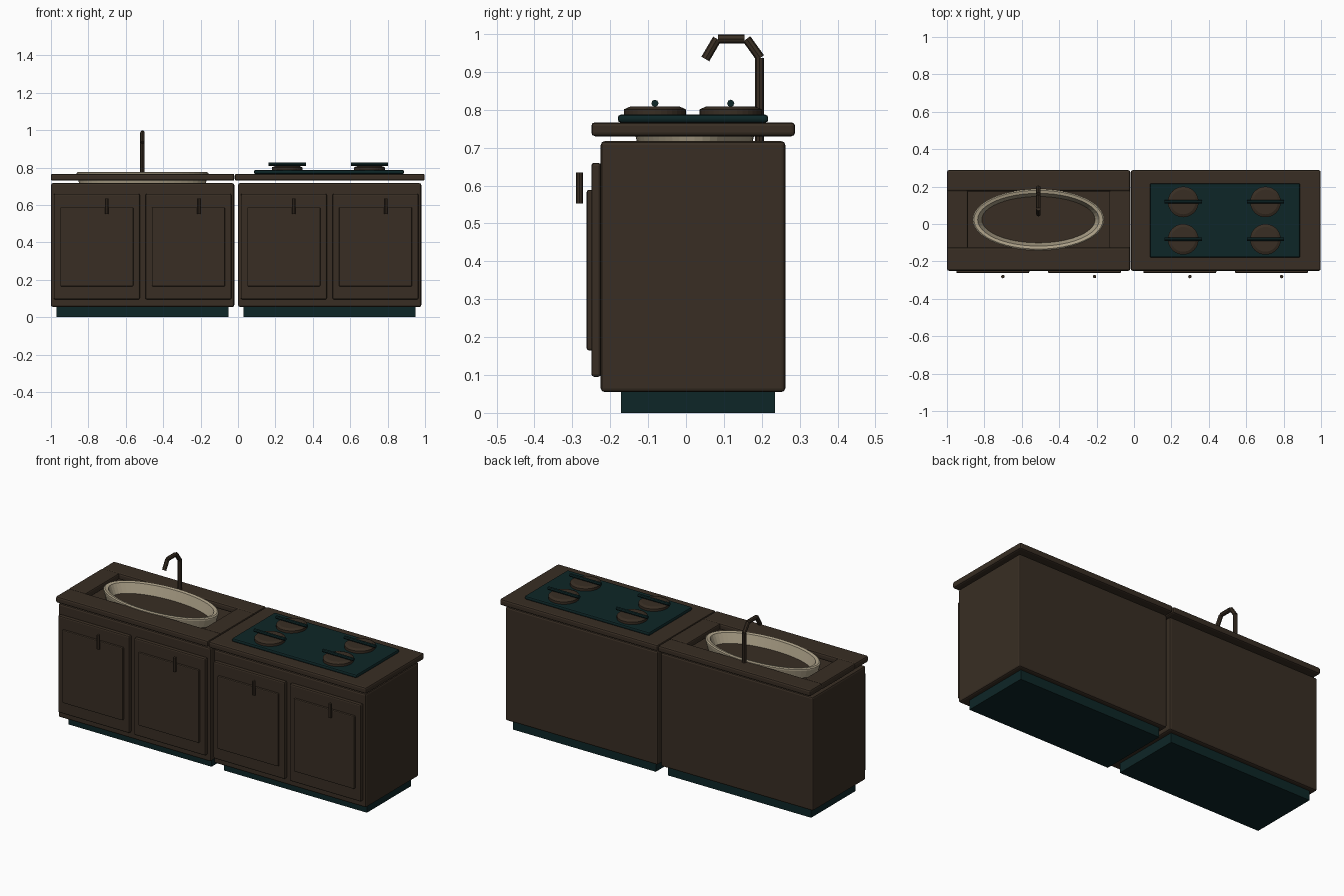
import bpy, bmesh, math
from mathutils import Vector

if "Cube" in bpy.data.objects:
    bpy.data.objects.remove(bpy.data.objects["Cube"])


def material(name, rgb):
    m = bpy.data.materials.new(name)
    m.diffuse_color = (*rgb, 1)
    m.use_nodes = True
    m.node_tree.nodes["Principled BSDF"].inputs["Base Color"].default_value = m.diffuse_color
    return m


WOOD = material("dark_brown_wood", (0.040, 0.027, 0.017))
TEAL = material("dark_teal", (0.004, 0.019, 0.020))
CREAM = material("cream_enamel", (0.42, 0.36, 0.25))


def finish(bm, name, mat):
    bmesh.ops.recalc_face_normals(bm, faces=bm.faces)
    me = bpy.data.meshes.new(name)
    bm.to_mesh(me)
    bm.free()
    me.materials.append(mat)
    ob = bpy.data.objects.new(name, me)
    bpy.context.collection.objects.link(ob)
    return ob


def box(name, x, y, z, mat, bevel=0.0):
    """Box from (min, max) pairs, with optional rounded edges."""
    bm = bmesh.new()
    bmesh.ops.create_cube(bm, size=1)
    for v in bm.verts:
        for i, (a, b) in enumerate((x, y, z)):
            v.co[i] = a if v.co[i] < 0 else b
    ob = finish(bm, name, mat)
    if bevel:
        mod = ob.modifiers.new("bevel", 'BEVEL')
        mod.width = bevel
        mod.segments = 2
    return ob


def rod(name, p, q, r, mat, sides=8):
    """Straight capped cylinder between two points."""
    p, q = Vector(p), Vector(q)
    bm = bmesh.new()
    bmesh.ops.create_cone(bm, cap_ends=True, segments=sides,
                          radius1=r, radius2=r, depth=(q - p).length)
    rot = (q - p).to_track_quat('Z', 'Y')
    for v in bm.verts:
        v.co = rot @ v.co + (p + q) / 2
    return finish(bm, name, mat)


def lathe(name, profile, centre, mat, n, closed):
    """Sweep (rx, ry, z) rings about a centre; closed joins last to first."""
    bm = bmesh.new()
    rings = [[bm.verts.new((centre[0] + rx * math.cos(2 * math.pi * i / n),
                            centre[1] + ry * math.sin(2 * math.pi * i / n), z))
              for i in range(n)] for rx, ry, z in profile]
    pairs = list(zip(rings, rings[1:]))
    if closed:
        pairs.append((rings[-1], rings[0]))
    else:
        bm.faces.new(rings[0])
        bm.faces.new(rings[-1])
    for a, b in pairs:
        for i in range(n):
            j = (i + 1) % n
            bm.faces.new((a[i], a[j], b[j], b[i]))
    return finish(bm, name, mat)


# Two cabinets with kick bases, doors and handles
for side, x0 in (("left", -1.0), ("right", 0.0)):
    box(side + "_cabinet", (x0, x0 + 0.98), (-0.225, 0.262), (0.055, 0.717), WOOD, 0.01)
    box(side + "_kick_base", (x0 + 0.03, x0 + 0.95), (-0.172, 0.235), (0, 0.06), TEAL)
    for k, dx in enumerate((0.015, 0.505)):
        d = x0 + dx
        tag = f"{side}_{k + 1}"
        box("door_" + tag, (d, d + 0.46), (-0.25, -0.224), (0.095, 0.66), WOOD, 0.008)
        box("door_panel_" + tag, (d + 0.035, d + 0.425), (-0.262, -0.245),
            (0.165, 0.588), WOOD, 0.005)
        hx = d + 0.284
        rod("handle_" + tag, (hx, -0.281, 0.552), (hx, -0.281, 0.634), 0.0095, WOOD)

# Worktops: a solid one, and four slabs round the sink opening
TOP = (0.73, 0.767)
box("stove_worktop", (-0.017, 0.998), (-0.25, 0.288), TOP, WOOD, 0.01)
box("sink_worktop_front", (-1.0, -0.02), (-0.25, -0.125), TOP, WOOD, 0.01)
box("sink_worktop_back", (-1.0, -0.02), (0.175, 0.288), TOP, WOOD, 0.01)
box("sink_worktop_left", (-1.0, -0.888), (-0.13, 0.18), TOP, WOOD, 0.008)
box("sink_worktop_right", (-0.132, -0.02), (-0.13, 0.18), TOP, WOOD, 0.008)

# Oval sink basin
sink = lathe("sink_basin", [(0.335, 0.150, 0.705), (0.352, 0.164, 0.762),
                            (0.352, 0.164, 0.771), (0.345, 0.157, 0.776),
                            (0.325, 0.141, 0.772), (0.298, 0.120, 0.705)],
             (-0.511, 0.023), CREAM, 48, True)

# Faucet of straight pipe segments
FX = -0.511
path = [(0.194, 0.71, 0.194, 0.937), (0.196, 0.937, 0.160, 0.987),
        (0.155, 0.987, 0.085, 0.987), (0.082, 0.987, 0.051, 0.934)]
for i, (y0, z0, y1, z1) in enumerate(path):
    rod(f"faucet_pipe_{i + 1}", (FX, y0, z0), (FX, y1, z1), 0.012, WOOD)

# Cooktop plate with four burners, each with a bar above it
box("cooktop_plate", (0.085, 0.888), (-0.18, 0.217), (0.766, 0.787), TEAL, 0.008)
for i, bx in enumerate((0.263, 0.703)):
    for j, by in enumerate((-0.082, 0.118)):
        lathe(f"burner_{i}_{j}", [(0.082, 0.082, 0.785), (0.082, 0.082, 0.801),
                                  (0.066, 0.066, 0.808)], (bx, by), WOOD, 32, False)
        rod(f"burner_bar_{i}_{j}", (bx - 0.1, by, 0.817), (bx + 0.1, by, 0.817),
            0.0095, TEAL)
